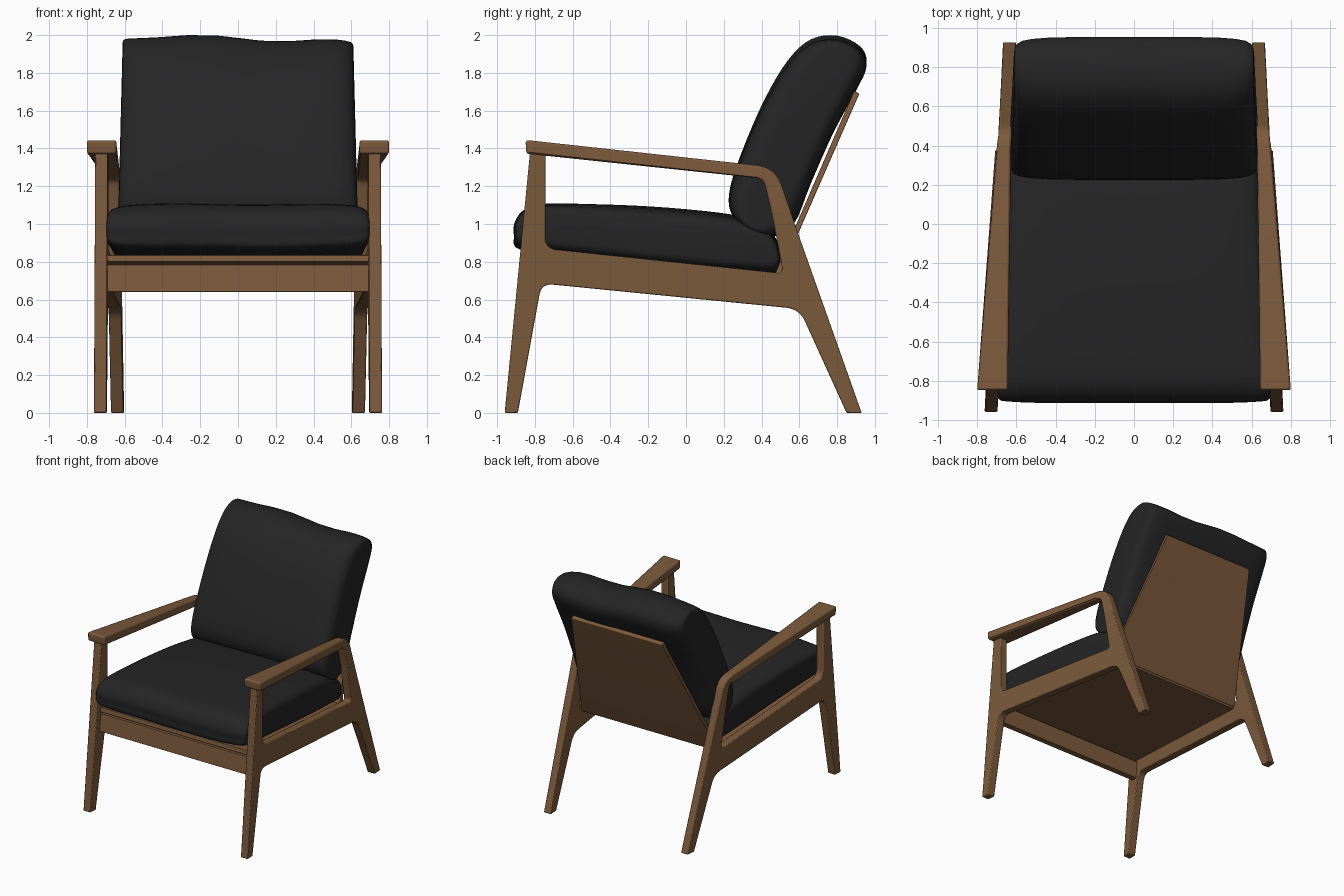
import bpy, bmesh, math
from mathutils import Vector

if "Cube" in bpy.data.objects:
    bpy.data.objects.remove(bpy.data.objects["Cube"])


def material(name, rgb):
    m = bpy.data.materials.new(name)
    m.diffuse_color = (*rgb, 1)
    m.use_nodes = True
    m.node_tree.nodes["Principled BSDF"].inputs["Base Color"].default_value = m.diffuse_color
    return m


WOOD = material("walnut brown", (0.2, 0.102, 0.046))
FABRIC = material("charcoal black", (0.018, 0.018, 0.018))


def finish(name, bm, mat, bevel=0, angle=40):
    bmesh.ops.recalc_face_normals(bm, faces=bm.faces)
    me = bpy.data.meshes.new(name)
    bm.to_mesh(me)
    bm.free()
    me.materials.append(mat)
    ob = bpy.data.objects.new(name, me)
    bpy.context.collection.objects.link(ob)
    if bevel:
        mod = ob.modifiers.new("soft edges", "BEVEL")
        mod.width, mod.segments, mod.angle_limit = bevel, 2, math.radians(50)
    bpy.ops.object.select_all(action='DESELECT')
    ob.select_set(True)
    bpy.context.view_layer.objects.active = ob
    bpy.ops.object.shade_smooth_by_angle(angle=math.radians(angle))
    return ob


def rounded(pts, steps=6):
    """Round the corners of (y, z, cut) points; cut is the distance trimmed off each edge."""
    out = []
    for i, (y, z, cut) in enumerate(pts):
        p = Vector((y, z))
        if not cut:
            out.append(p)
            continue
        a = p + (Vector(pts[i - 1][:2]) - p).normalized() * cut
        b = p + (Vector(pts[(i + 1) % len(pts)][:2]) - p).normalized() * cut
        for k in range(steps + 1):
            t = k / steps
            out.append(a * (1 - t) ** 2 + p * 2 * t * (1 - t) + b * t * t)
    return out


def slab(name, pts, x0, x1, mat=WOOD, bevel=0.006):
    """Extrude a side profile between two x positions given as functions of (y, z)."""
    bm = bmesh.new()
    prof = rounded(pts)
    a = [bm.verts.new((x0(*p), *p)) for p in prof]
    b = [bm.verts.new((x1(*p), *p)) for p in prof]
    n = len(prof)
    bm.faces.new(a)
    bm.faces.new(b[::-1])
    for i in range(n):
        j = (i + 1) % n
        bm.faces.new((a[i], b[i], b[j], a[j]))
    return finish(name, bm, mat, bevel)


def spline(pts, steps=4):
    """Closed smooth curve through the points."""
    v = [Vector(p) for p in pts]
    n, out = len(v), []
    for i in range(n):
        p0, p1, p2, p3 = v[i - 1], v[i], v[(i + 1) % n], v[(i + 2) % n]
        for k in range(steps):
            t = k / steps
            out.append(0.5 * (2 * p1 + (p2 - p0) * t + (2 * p0 - 5 * p1 + 4 * p2 - p3) * t * t
                              + (3 * p1 - p0 - 3 * p2 + p3) * t ** 3))
    return out


def cushion(name, pts, axis, half_width, sag):
    """Loft a side profile across x, thinning it towards the side seams."""
    prof = spline(pts)
    mid = sum(prof, Vector((0, 0))) / len(prof)
    along = Vector(axis).normalized()
    across = Vector((-along.y, along.x))
    # fraction of half width, length scale, thickness scale
    half = [(1, .955, .5), (.995, .97, .64), (.975, .985, .78), (.93, .99, .88), (.85, .995, .94),
            (.7, 1, .98), (.45, 1, 1), (.2, 1, 1)]
    secs = [(-s, l, t) for s, l, t in half] + [(0, 1, 1)] + half[::-1]
    bm = bmesh.new()
    rings = []
    for s, l, t in secs:
        ring = []
        for p in prof:
            d = p - mid
            q = mid + along * d.dot(along) * l + across * d.dot(across) * t
            x = s * half_width(*q)
            ring.append(bm.verts.new((x, q.x, q.y + sag(x, *q))))
        rings.append(ring)
    n = len(prof)
    for a, b in zip(rings, rings[1:]):
        for i in range(n):
            j = (i + 1) % n
            bm.faces.new((a[i], b[i], b[j], a[j]))
    bm.faces.new(rings[0])
    bm.faces.new(rings[-1][::-1])
    return finish(name, bm, FABRIC, angle=60)


def centre(y):
    """Side frames toe in towards the back."""
    return 0.682 - 0.05 * y


# Side frames: both legs and the rail in one piece, with a tapering armrest on top
frame = [(-.96, 0, 0), (-.89, 0, 0), (-.765, .685, .06), (.6, .55, .07), (.85, 0, 0), (.93, 0, 0),
         (.59, .96, 0), (.495, 1.235, 0), (.425, 1.21, 0), (.515, .738, .03), (-.745, .87, .06),
         (-.745, 1.38, 0), (-.825, 1.39, 0)]
arm = [(-.85, 1.445, .02), (-.845, 1.372, .015), (.41, 1.24, .04), (.455, 1.05, 0), (.56, 1.05, 0),
       (.475, 1.30, .1)]
for side, s in (("left", -1), ("right", 1)):
    slab(side + "_leg_frame", frame, lambda y, z: s * (centre(y) - .033),
         lambda y, z: s * (centre(y) + .033))
    slab(side + "_armrest", arm,
         lambda y, z: s * (.6345 - .012 * y if y < .38 else centre(y) - .0335),
         lambda y, z: s * (.7305 - .083 * y if y < .38 else centre(y) + .0335), bevel=.01)


# Parts spanning between the frames
def inner(y, z):
    return centre(y) - .03


def span(name, pts, width=inner):
    slab(name, pts, lambda y, z: -width(y, z), width, bevel=.003)


span("front_rail", [(-.845, .64, 0), (-.795, .64, 0), (-.785, .785, 0), (-.83, .785, 0)])
span("seat_board", [(-.835, .80, 0), (.475, .685, 0), (.49, .72, 0), (-.83, .836, 0)])
span("back_panel", [(.455, .70, 0), (.485, .70, 0), (.918, 1.69, .008), (.89, 1.705, .008)],
     lambda y, z: .63 - .21 * (z - .70))

# Cushions
cushion("seat_cushion",
        [(-.87, .865), (-.91, .94), (-.905, 1.01), (-.85, 1.075), (-.72, 1.105), (-.3, 1.095),
         (.1, 1.065), (.35, 1.02), (.47, .93), (.5, .82), (.48, .75), (.4, .745), (0, .775), (-.5, .825)],
        (1, -.1), lambda y, z: .652 - .05 * y,
        lambda x, y, z: .004 * math.sin(7 * x + 3 * y))
cushion("back_cushion",
        [(.31, .98), (.235, 1.07), (.235, 1.2), (.31, 1.42), (.42, 1.67), (.54, 1.87), (.66, 1.98),
         (.8, 2.0), (.92, 1.945), (.955, 1.86), (.9, 1.73), (.78, 1.5), (.66, 1.22), (.57, 1.0), (.44, .93)],
        (.45, .9), lambda y, z: .635 - .025 * (z - 1),
        lambda x, y, z: (z - 1) * (-.018 - .03 * x + .012 * math.cos(9 * x + 1.5)))
